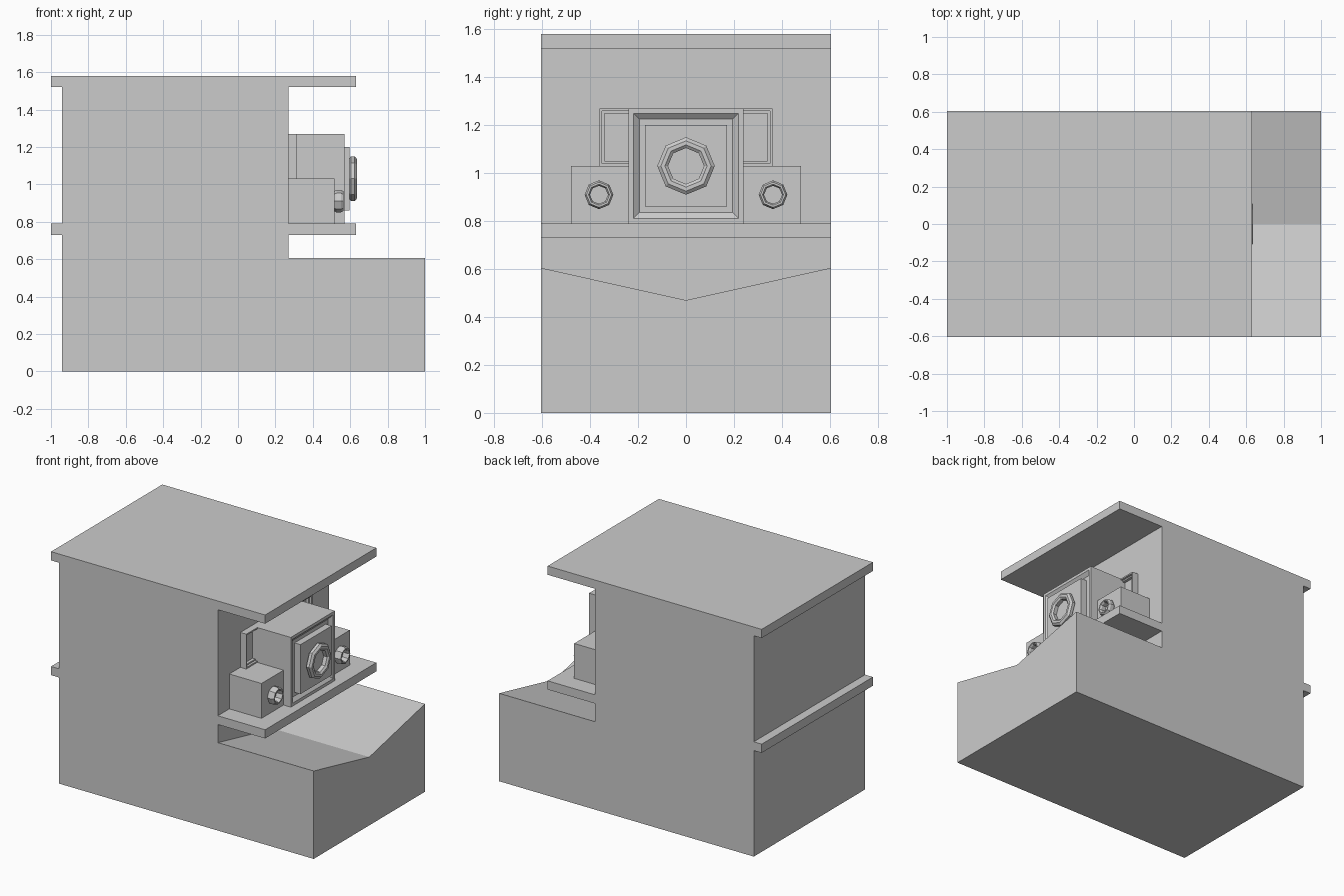
import bpy, bmesh, math

if "Cube" in bpy.data.objects:
    bpy.data.objects.remove(bpy.data.objects["Cube"])

HALF = 0.605  # half depth of the body


def finish(bm, name):
    bmesh.ops.recalc_face_normals(bm, faces=bm.faces)
    me = bpy.data.meshes.new(name)
    bm.to_mesh(me)
    bm.free()
    ob = bpy.data.objects.new(name, me)
    bpy.context.collection.objects.link(ob)
    return ob


def lathe_x(name, y, z, sides, profile, start=0.0, close_front=True):
    """Loft regular polygons (x, radius) along x and cap both ends."""
    bm = bmesh.new()
    rings = []
    for x, r in profile:
        angles = [start + 2 * math.pi * i / sides for i in range(sides)]
        rings.append([bm.verts.new((x, y + r * math.cos(a), z + r * math.sin(a)))
                      for a in angles])
    for a, b in zip(rings, rings[1:]):
        for i in range(sides):
            j = (i + 1) % sides
            bm.faces.new((a[i], a[j], b[j], b[i]))
    bm.faces.new(rings[0])
    bm.faces.new(rings[-1])
    return finish(bm, name)


def square_block(name, y, z, profile):
    """Square block given as (x, half side) steps along x."""
    return lathe_x(name, y, z, 4, [(x, h * math.sqrt(2)) for x, h in profile],
                   start=math.pi / 4)


def lens(name, y, z, x, s):
    """Eight-sided chamfered ring with a recessed centre."""
    steps = [(0, .105), (.010, .12), (.030, .12), (.042, .105),
             (.042, .088), (.032, .075), (.006, .075)]
    lathe_x(name, y, z, 8, [(x + dx * (s * 0.5 + 0.5) if s == 1 else x + dx * 1.2,
                             r * s) for dx, r in steps])


# Body: side silhouette with ledges, lofted over y so the front deck dips to a V
bm = bmesh.new()
sections = []
for y, deck in ((-HALF, 0.605), (0, 0.47), (HALF, 0.605)):
    outline = [(-0.94, 0), (1, 0), (1, deck), (0.27, deck),
               (0.27, 0.73), (0.63, 0.73), (0.63, 0.79), (0.27, 0.79),
               (0.27, 1.52), (0.63, 1.52), (0.63, 1.58), (-1, 1.58),
               (-1, 1.52), (-0.94, 1.52), (-0.94, 0.79), (-1, 0.79),
               (-1, 0.73), (-0.94, 0.73)]
    sections.append([bm.verts.new((px, y, pz)) for px, pz in outline])
n = len(sections[0])
for a, b in zip(sections, sections[1:]):
    for i in range(n):
        j = (i + 1) % n
        bm.faces.new((a[i], a[j], b[j], b[i]))
bm.faces.new(sections[0])
bm.faces.new(sections[-1])
bmesh.ops.recalc_face_normals(bm, faces=bm.faces)
bmesh.ops.dissolve_limit(bm, angle_limit=0.01, verts=bm.verts, edges=bm.edges)
finish(bm, "body")

# Central housing: framed recess with a raised plate, and the large lens
square_block("main_housing", 0, 1.03,
             [(0.27, .24), (0.57, .24), (0.57, .22), (0.55, .195),
              (0.55, .17), (0.595, .17)])
lens("main_lens", 0, 1.03, 0.594, 1)

# Side housings with small lenses, and recessed panels behind them
for side, label in ((-1, "near"), (1, "far")):
    square_block(f"side_housing_{label}", side * 0.36, 0.91,
                 [(0.27, .12), (0.515, .12)])
    lens(f"side_lens_{label}", side * 0.363, 0.91, 0.514, 0.5)
    square_block(f"back_panel_{label}", side * 0.24, 1.15,
                 [(0.27, .12), (0.315, .12), (0.315, .11),
                  (0.30, .11), (0.30, .10), (0.28, .10)])
